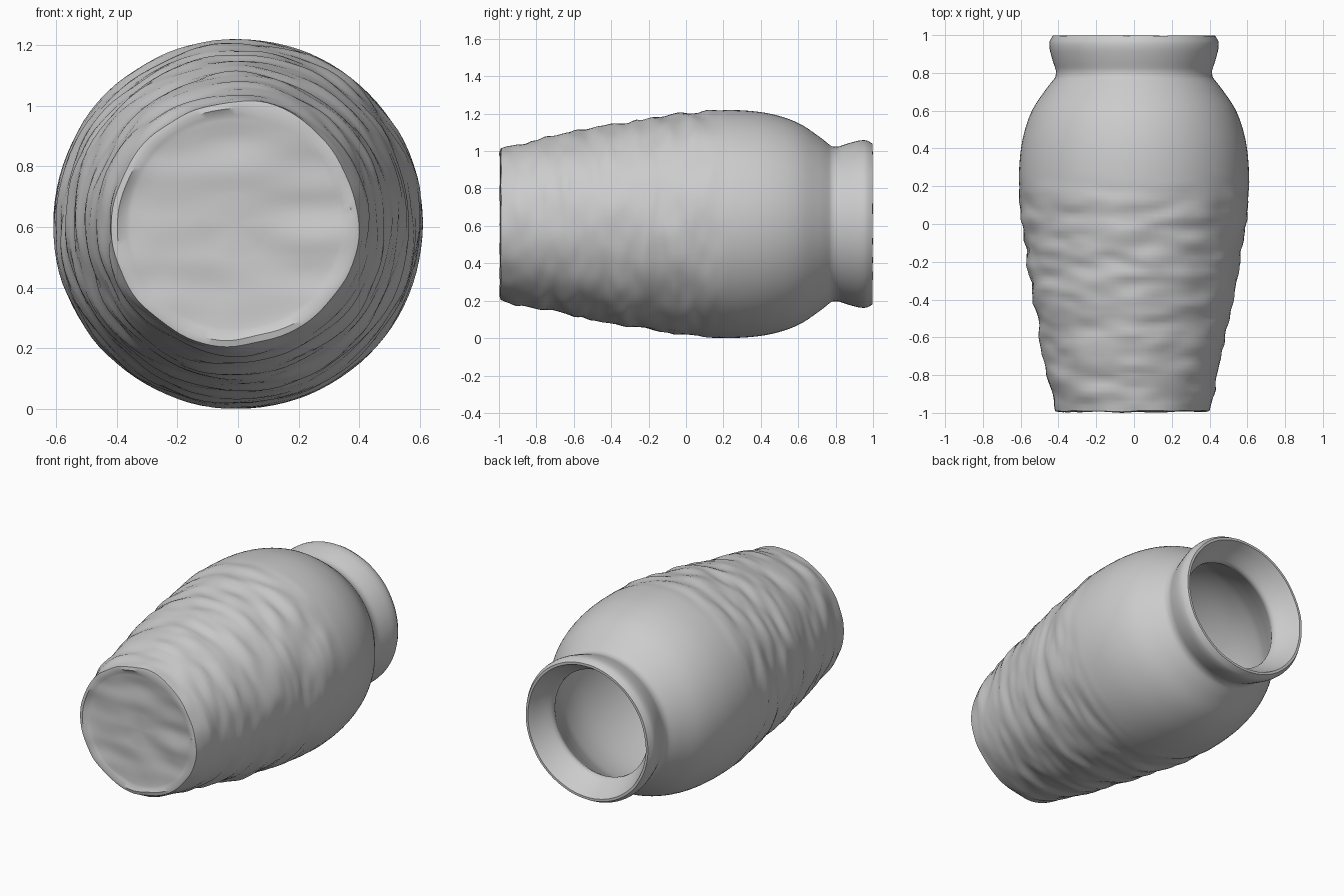
import bpy, bmesh, math
from mathutils import Vector, noise

if "Cube" in bpy.data.objects:
    bpy.data.objects.remove(bpy.data.objects["Cube"])

SEG = 96
CZ = 0.61          # height of the horizontal axis

# (radius, y) profiles: base to lip on the outside, lip to floor on the inside
base = [(0.10, -0.975), (0.20, -0.977), (0.30, -0.98), (0.36, -0.985)]
outer = [(0.385, -0.995), (0.405, -0.99), (0.415, -0.96), (0.45, -0.8),
         (0.49, -0.6), (0.53, -0.4), (0.563, -0.2), (0.592, 0.0),
         (0.609, 0.2), (0.602, 0.37), (0.577, 0.5), (0.535, 0.61),
         (0.465, 0.715), (0.415, 0.78), (0.413, 0.81), (0.432, 0.87),
         (0.447, 0.93), (0.446, 0.97), (0.43, 0.997)]
inner = [(0.415, 0.997), (0.38, 0.93), (0.335, 0.86), (0.335, 0.84),
         (0.38, 0.77), (0.47, 0.63), (0.53, 0.5), (0.56, 0.3),
         (0.545, 0.0), (0.485, -0.4), (0.41, -0.8), (0.37, -0.91),
         (0.25, -0.925), (0.10, -0.925)]


def spline(pts, step=0.022):
    """Catmull-Rom resampling of a profile."""
    p = [Vector(q) for q in pts]
    p = [2 * p[0] - p[1]] + p + [2 * p[-1] - p[-2]]
    out = []
    for i in range(1, len(p) - 2):
        a, b, c, d = p[i - 1:i + 3]
        n = max(1, round((c - b).length / step))
        for k in range(n):
            t = k / n
            m1, m2 = (c - a) / 2, (d - b) / 2
            out.append(b * (2*t**3 - 3*t*t + 1) + m1 * (t**3 - 2*t*t + t)
                       + c * (3*t*t - 2*t**3) + m2 * (t**3 - t*t))
    out.append(p[-2])
    return out


def ripple(x, y, z):
    """Hand-shaped waves, stretched around the body."""
    return (noise.noise(Vector((x * 3.5, y * 11, z * 3.5)))
            + 0.5 * noise.noise(Vector((x * 7 + 9, y * 20, z * 7))))


bm = bmesh.new()
outside = spline(base + outer)
profile = outside + spline(inner)
rings = []
for i, (r, y) in enumerate(profile):
    ring = []
    for k in range(SEG):
        a = 2 * math.pi * k / SEG
        x, z = r * math.cos(a), r * math.sin(a)
        if i < len(outside) and y < 0.25:
            if r < 0.37:      # uneven base
                y2 = y + 0.014 * noise.noise(Vector((x * 4, 3, z * 9)))
                ring.append(bm.verts.new((x - 0.01, max(y2, -1), z + CZ)))
                continue
            fade = min(1, (0.25 - y) / 0.2)
            s = 1 + 0.016 * fade * ripple(x, y, z) / r
            y2 = y + (0.006 * noise.noise(Vector((x * 9, 1, z * 9))) if y < -0.95 else 0)
            ring.append(bm.verts.new((x * s - 0.01 * fade * max(0, -y),
                                      max(y2, -1), z * s + CZ)))
        else:
            y2 = y + (0.003 * noise.noise(Vector((x * 9, 5, z * 9))) if y > 0.98 else 0)
            ring.append(bm.verts.new((x, min(y2, 1), z + CZ)))
    rings.append(ring)

# Skin the rings and close base and inner floor
for a, b in zip(rings, rings[1:]):
    for k in range(SEG):
        j = (k + 1) % SEG
        bm.faces.new((a[k], a[j], b[j], b[k]))
for ring in (rings[0], rings[-1]):
    c = bm.verts.new(sum((v.co for v in ring), Vector()) / SEG)
    for k in range(SEG):
        bm.faces.new((ring[k], ring[(k + 1) % SEG], c))
bmesh.ops.recalc_face_normals(bm, faces=bm.faces)

me = bpy.data.meshes.new("vase")
bm.to_mesh(me)
bm.free()
vase = bpy.data.objects.new("vase", me)
bpy.context.collection.objects.link(vase)
bpy.context.view_layer.objects.active = vase
vase.select_set(True)
bpy.ops.object.shade_smooth_by_angle(angle=math.radians(40))
